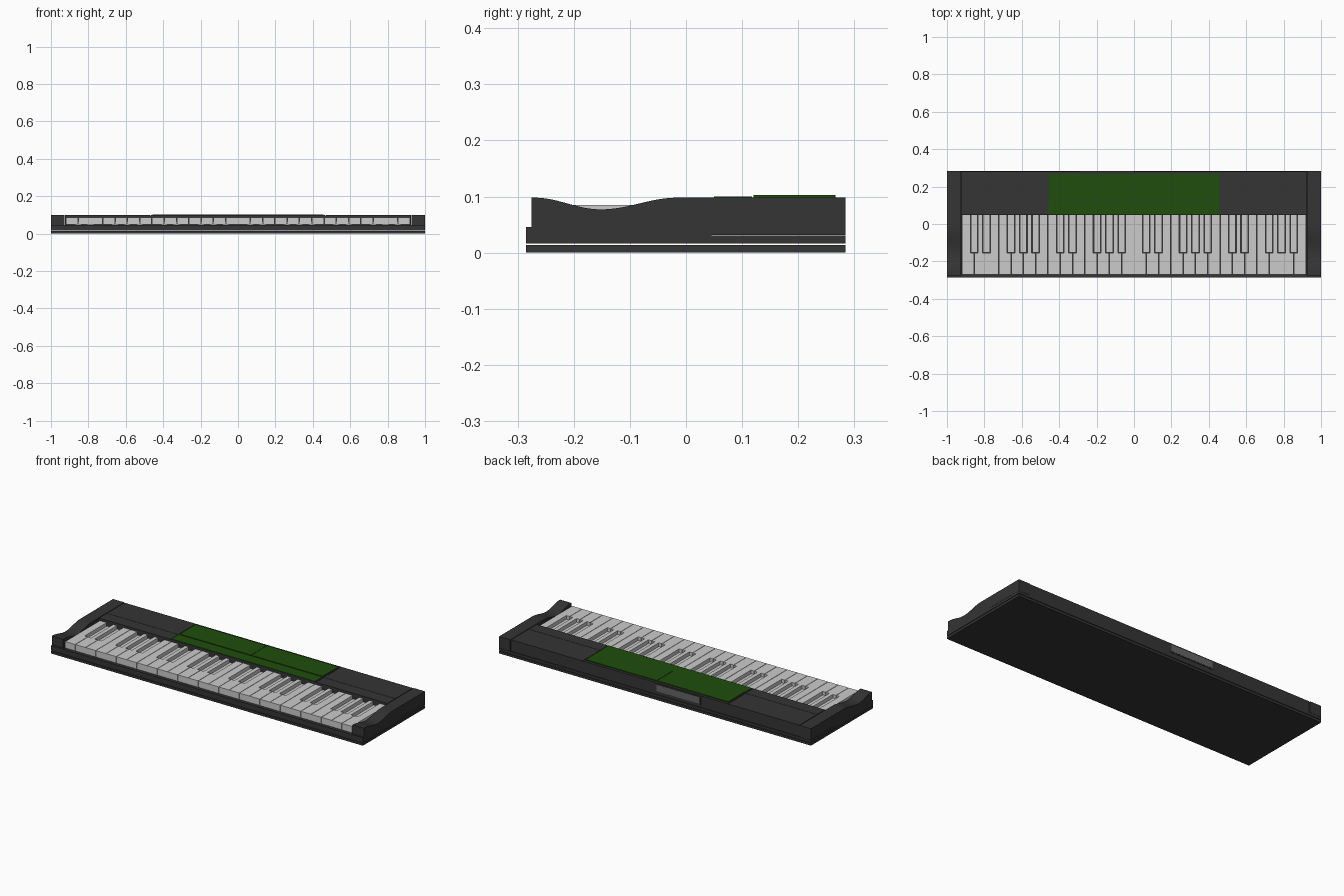
import bpy, bmesh, math

cube = bpy.data.objects.get("Cube")
if cube:
    bpy.data.objects.remove(cube, do_unlink=True)


def material(name, rgb):
    m = bpy.data.materials.new(name)
    m.use_nodes = True
    m.diffuse_color = (*rgb, 1)
    m.node_tree.nodes["Principled BSDF"].inputs["Base Color"].default_value = (*rgb, 1)
    return m


DARK = material("charcoal plastic", (0.035, 0.035, 0.035))
LIGHT = material("key white", (0.6, 0.6, 0.6))
GREEN = material("green panel", (0.014, 0.075, 0.004))
GREY = material("port grey", (0.13, 0.13, 0.13))


def add_mesh(name, bm, mat):
    bmesh.ops.recalc_face_normals(bm, faces=bm.faces)
    mesh = bpy.data.meshes.new(name)
    bm.to_mesh(mesh)
    bm.free()
    mesh.materials.append(mat)
    ob = bpy.data.objects.new(name, mesh)
    bpy.context.collection.objects.link(ob)
    return ob


def prism(name, points, place, offset, mat):
    """Extrude a closed outline; place maps a 2D point to 3D."""
    bm = bmesh.new()
    face = bm.faces.new([bm.verts.new(place(*p)) for p in points])
    out = bmesh.ops.extrude_face_region(bm, geom=[face])
    verts = [g for g in out["geom"] if isinstance(g, bmesh.types.BMVert)]
    bmesh.ops.translate(bm, verts=verts, vec=offset)
    return add_mesh(name, bm, mat)


def box(name, x0, x1, y0, y1, z0, z1, mat):
    return prism(name, [(x0, y0), (x1, y0), (x1, y1), (x0, y1)],
                 lambda x, y: (x, y, z0), (0, 0, z1 - z0), mat)


FRONT, BACK, TOP = -0.285, 0.284, 0.098
KEY_X, KEY_FRONT, KEY_BACK = 0.92, -0.27, 0.047

# Stacked base with a thin shadow gap
box("bottom_plate", -1, 1, FRONT, BACK, 0, 0.0135, DARK)
box("base_tray", -1, 1, FRONT, BACK, 0.0165, 0.0305, DARK)
box("key_bed", -0.924, 0.924, -0.276, 0.045, 0.0305, 0.045, DARK)
box("front_lip", -1, 1, FRONT, -0.275, 0.0305, 0.046, DARK)

# Side cheeks with a smooth dip beside the keys
def cheek_height(y):
    if y >= -0.015:
        return TOP
    a, low, b = -0.27, -0.152, -0.015
    t = (y - low) / ((b if y > low else a) - low)
    return 0.077 + (TOP - 0.077) * (1 - math.cos(math.pi * min(t, 1))) / 2


steps = 28
curve = [-0.275 + 0.26 * i / steps for i in range(steps + 1)]
profile = [(y, cheek_height(y)) for y in curve]
profile += [(BACK, TOP), (BACK, 0.0315), (0.045, 0.0315), (0.045, 0.0305), (-0.275, 0.0305)]
for side, x in (("left", 0.928), ("right", -1)):
    cheek = prism(side + "_cheek", profile, lambda y, z: (x, y, z), (0.072, 0, 0), DARK)
    cheek.data.shade_smooth()
    bpy.context.view_layer.objects.active = cheek
    cheek.select_set(True)
    bpy.ops.object.shade_smooth_by_angle(angle=math.radians(30))
    cheek.select_set(False)

# Rear housing
box("rear_housing", -0.924, 0.924, KEY_BACK + 0.001, BACK - 0.003, 0.0315, 0.094, DARK)
for side, x0, x1 in (("right", -0.924, -0.467), ("left", 0.467, 0.924)):
    box(side + "_front_panel", x0, x1, KEY_BACK + 0.001, 0.119, 0.094, TOP, DARK)
    box(side + "_rear_panel", x0, x1, 0.121, BACK - 0.003, 0.094, TOP, DARK)
box("centre_rim", -0.465, 0.465, KEY_BACK + 0.001, BACK - 0.003, 0.094, TOP, DARK)

# Green control strip and the two raised panels
box("control_strip", -0.458, 0.458, 0.05, 0.118, TOP, 0.1, GREEN)
for side, x0, x1 in (("right", -0.458, -0.001), ("left", 0.001, 0.458)):
    box(side + "_green_panel", x0, x1, 0.12, 0.266, TOP, 0.103, GREEN)

# Rear connector plate in a dark frame
box("port_frame", -0.292, -0.002, BACK - 0.003, BACK - 0.001, 0.046, 0.094, DARK)
box("port_plate", -0.283, -0.011, BACK - 0.001, BACK, 0.051, 0.089, GREY)

# Keys: whites are notched where a sunken short key sits on their boundary
COUNT = 28
WIDTH = 2 * KEY_X / COUNT
NOTCH, NOTCH_Y, GAP = 0.021, -0.155, 0.0012
has_short = lambda i: 0 < i < COUNT and i % 7 in (1, 2, 4, 5, 6)
for i in range(COUNT):
    x0, x1 = -KEY_X + i * WIDTH + GAP, -KEY_X + (i + 1) * WIDTH - GAP
    outline = [(x0, KEY_FRONT), (x1, KEY_FRONT)]
    if has_short(i + 1):
        inner = x1 + GAP - NOTCH
        outline += [(x1, NOTCH_Y), (inner, NOTCH_Y), (inner, KEY_BACK)]
    else:
        outline.append((x1, KEY_BACK))
    if has_short(i):
        inner = x0 - GAP + NOTCH
        outline += [(inner, KEY_BACK), (inner, NOTCH_Y), (x0, NOTCH_Y)]
    else:
        outline.append((x0, KEY_BACK))
    prism("white_key", outline, lambda x, y: (x, y, 0.048), (0, 0, 0.037), LIGHT)
    if has_short(i):
        mid = -KEY_X + i * WIDTH
        box("short_key", mid - NOTCH + 0.003, mid + NOTCH - 0.003,
            NOTCH_Y + 0.003, KEY_BACK, 0.045, 0.066, LIGHT)
